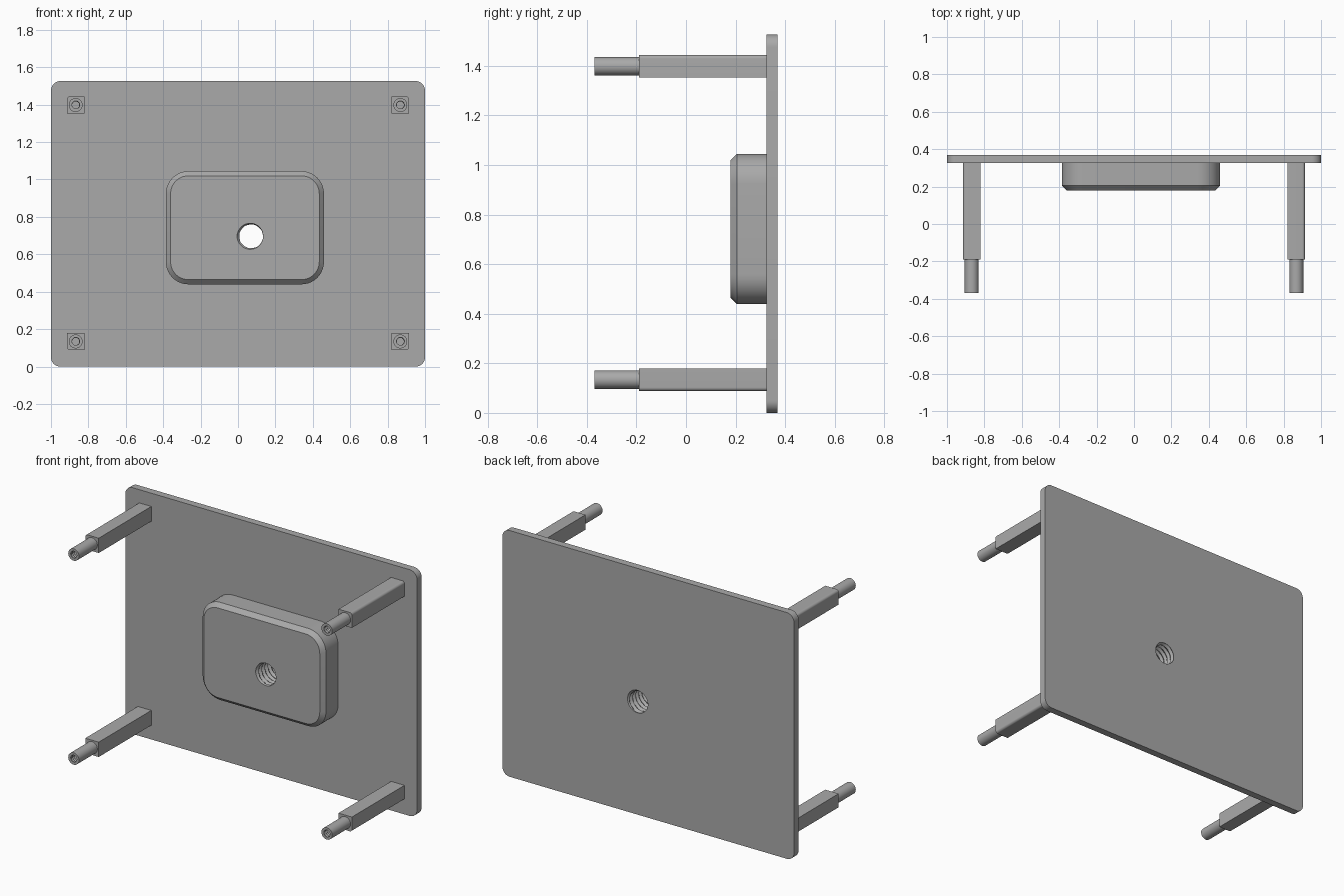
import bpy, bmesh
from math import sin, cos, pi, tau

cube = bpy.data.objects.get("Cube")
if cube:
    bpy.data.objects.remove(cube, do_unlink=True)

grey = bpy.data.materials.new("plain grey")
grey.use_nodes = True
grey.diffuse_color = (0.4, 0.4, 0.4, 1)
grey.node_tree.nodes["Principled BSDF"].inputs["Base Color"].default_value = (0.4, 0.4, 0.4, 1)


def loft(name, rings):
    """Skin a list of matching point rings and close both ends."""
    bm = bmesh.new()
    loops = [[bm.verts.new(p) for p in ring] for ring in rings]
    n = len(loops[0])
    for a, b in zip(loops, loops[1:]):
        for i in range(n):
            j = (i + 1) % n
            bm.faces.new((a[i], a[j], b[j], b[i]))
    bm.faces.new(loops[0])
    bm.faces.new(loops[-1])
    bmesh.ops.recalc_face_normals(bm, faces=bm.faces)
    mesh = bpy.data.meshes.new(name)
    bm.to_mesh(mesh)
    bm.free()
    mesh.materials.append(grey)
    obj = bpy.data.objects.new(name, mesh)
    bpy.context.collection.objects.link(obj)
    return obj


def rounded_rect(cx, cz, w, h, radii, y, inset=0, steps=10):
    """Rounded rectangle facing y; radii run from the +x +z corner anticlockwise."""
    pts = []
    signs = ((1, 1), (-1, 1), (-1, -1), (1, -1))
    for k, ((sx, sz), radius) in enumerate(zip(signs, radii)):
        r = max(radius - inset, 0)
        ox = cx + sx * (w / 2 - inset - r)
        oz = cz + sz * (h / 2 - inset - r)
        count = steps if r else 0
        for i in range(count + 1):
            a = (k + i / max(count, 1)) * pi / 2
            pts.append((ox + r * cos(a), y, oz + r * sin(a)))
    return pts


def circle(cx, cz, r, y, n=32):
    return [(cx + r * cos(tau * i / n), y, cz + r * sin(tau * i / n)) for i in range(n)]


def thread_cutter(cx, cz, y0, y1, minor, major, pitch, n=32):
    """Solid screw shape used to cut an internal thread."""
    rows = round((y1 - y0) / pitch * 8)
    rings = []
    for k in range(rows + 1):
        y = y0 + (y1 - y0) * k / rows
        ring = []
        for i in range(n):
            phase = (y / pitch + i / n) % 1
            r = minor + (major - minor) * (1 - abs(2 * phase - 1))
            ring.append((cx + r * cos(tau * i / n), y, cz + r * sin(tau * i / n)))
        rings.append(ring)
    cutter = loft("thread_cutter", rings)
    cutter.hide_render = True
    return cutter


def activate(obj):
    bpy.ops.object.select_all(action='DESELECT')
    obj.select_set(True)
    bpy.context.view_layer.objects.active = obj


def cut(obj, cutter):
    activate(obj)
    mod = obj.modifiers.new("cut", 'BOOLEAN')
    mod.operation = 'DIFFERENCE'
    mod.solver = 'EXACT'
    mod.object = cutter
    bpy.ops.object.modifier_apply(modifier=mod.name)


def finish(obj):
    activate(obj)
    bpy.ops.object.shade_smooth_by_angle(angle=pi / 6)


PLATE_FRONT, PLATE_BACK = 0.325, 0.37

# Back plate
plate = loft("back_plate", [rounded_rect(0, 0.763, 2, 1.526, [0.05] * 4, y)
                            for y in (PLATE_FRONT, PLATE_BACK)])

# Raised central block with a chamfered front edge
boss = loft("raised_block", [rounded_rect(0.037, 0.742, 0.845, 0.605, [0.12] * 4, y, inset)
                             for y, inset in ((0.18, 0.025), (0.205, 0), (PLATE_FRONT, 0))])

# Threaded hole through block and plate
screw = thread_cutter(0.07, 0.696, 0.15, 0.4, 0.063, 0.076, 0.03)
for part in (boss, plate):
    cut(part, screw)
    finish(part)
bpy.data.objects.remove(screw, do_unlink=True)

# Four corner posts, each with a socketed round pin
signs = ((1, 1), (-1, 1), (-1, -1), (1, -1))
for corner, (sx, sz) in enumerate(signs):
    label = ("upper_" if sz > 0 else "lower_") + ("left" if sx > 0 else "right")
    x, z = sx * 0.868, 0.766 + sz * 0.632
    radii = [0.015 if k == corner else 0 for k in range(4)]
    post = loft(label + "_post", [rounded_rect(x, z, 0.092, 0.092, radii, y)
                                  for y in (-0.19, PLATE_FRONT)])
    pin = loft(label + "_pin", [circle(x, z, 0.037, y) for y in (-0.37, -0.19)])
    socket = thread_cutter(x, z, -0.39, -0.21, 0.019, 0.023, 0.015, 24)
    cut(pin, socket)
    bpy.data.objects.remove(socket, do_unlink=True)
    finish(post)
    finish(pin)
